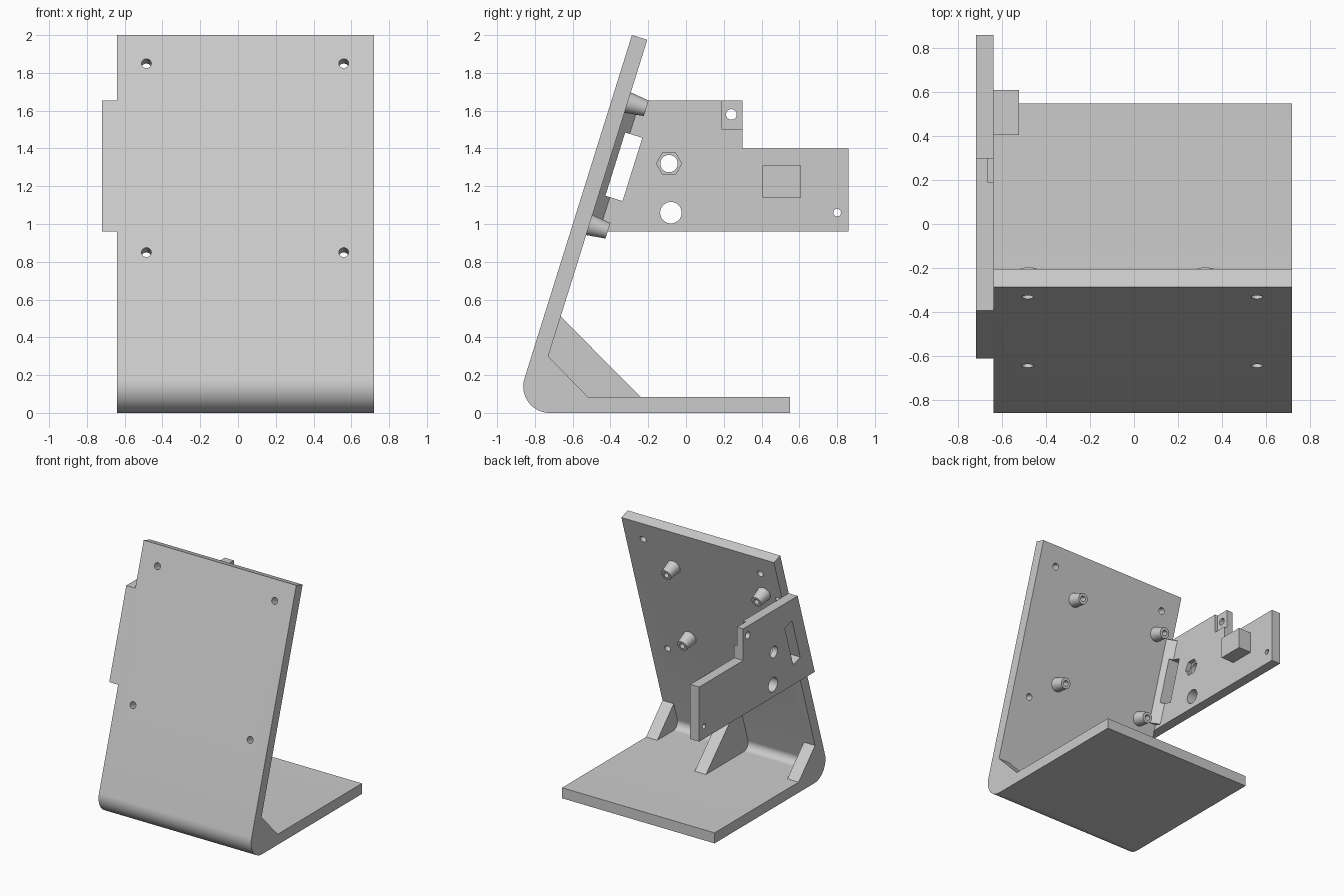
import bpy, bmesh
from math import atan, cos, sin, pi, radians
from mathutils import Vector, Matrix

if "Cube" in bpy.data.objects:
    bpy.data.objects.remove(bpy.data.objects["Cube"], do_unlink=True)

grey = bpy.data.materials.new("light grey")
grey.use_nodes = True
colour = (0.6, 0.6, 0.6, 1)
grey.diffuse_color = colour
grey.node_tree.nodes["Principled BSDF"].inputs["Base Color"].default_value = colour

LEFT, RIGHT, OUTER = -0.64, 0.72, -0.72   # panel ends, outside of side plate
THICK = 0.085
SLOPE = 0.313
TILT = atan(SLOPE)
NORMAL = Vector((0, cos(TILT), -sin(TILT)))   # out of the panel's back


def back_y(z):
    return -0.205 - SLOPE * (1.975 - z)


def on_panel(x, z, u=0):
    """Point at offset u from the back surface of the leaning panel."""
    return Vector((x, back_y(z), z)) + u * NORMAL


def finish(name, bm):
    bmesh.ops.recalc_face_normals(bm, faces=bm.faces)
    mesh = bpy.data.meshes.new(name)
    bm.to_mesh(mesh)
    bm.free()
    mesh.materials.append(grey)
    obj = bpy.data.objects.new(name, mesh)
    bpy.context.collection.objects.link(obj)
    return obj


def loft(name, ring_a, ring_b):
    """Solid between two matching rings of points."""
    bm = bmesh.new()
    a = [bm.verts.new(p) for p in ring_a]
    b = [bm.verts.new(p) for p in ring_b]
    bm.faces.new(a)
    bm.faces.new(b)
    for i in range(len(a)):
        j = (i + 1) % len(a)
        bm.faces.new((a[i], a[j], b[j], b[i]))
    return finish(name, bm)


def prism(name, profile, x0, x1):
    """Extrude a (y, z) profile along x."""
    return loft(name, [(x0, y, z) for y, z in profile], [(x1, y, z) for y, z in profile])


def box(y0, y1, z0, z1):
    return [(y0, z0), (y1, z0), (y1, z1), (y0, z1)]


def arc(y, z, r, start, end, n):
    return [(y + r * cos(start + (end - start) * i / n),
             z + r * sin(start + (end - start) * i / n)) for i in range(n + 1)]


def circle(y, z, r, n=32):
    return arc(y, z, r, 0, 2 * pi, n)[:-1]


def cone(name, start, length, r1, r2):
    """Cone or cylinder standing square on the panel."""
    bm = bmesh.new()
    turn = NORMAL.to_track_quat('Z', 'Y').to_matrix().to_4x4()
    place = Matrix.Translation(start + NORMAL * length / 2) @ turn
    bmesh.ops.create_cone(bm, cap_ends=True, segments=32, radius1=r1, radius2=r2,
                          depth=length, matrix=place)
    return finish(name, bm)


def cut(obj, cutter):
    cutter.hide_render = True
    mod = obj.modifiers.new("cut", 'BOOLEAN')
    mod.operation = 'DIFFERENCE'
    mod.solver = 'EXACT'
    mod.object = cutter
    bpy.context.view_layer.objects.active = obj
    bpy.ops.object.modifier_apply(modifier=mod.name)
    bpy.data.objects.remove(cutter, do_unlink=True)


# Bent sheet: leaning panel, rounded bend and base
R_OUT = 0.14
R_IN = R_OUT - THICK
bend_y = back_y(R_OUT) + R_IN / cos(TILT)
side = pi - TILT
top_front = on_panel(0, 1.975, -THICK)
top_back = on_panel(0, 1.975)
profile = ([(0.55, THICK), (0.55, 0)]
           + arc(bend_y, R_OUT, R_OUT, 1.5 * pi, side, 20)
           + [tuple(top_front.yz), tuple(top_back.yz)]
           + arc(bend_y, R_OUT, R_IN, side, 1.5 * pi, 14))
stand = prism("bent_stand", profile, LEFT, RIGHT)
for x in (-0.485, 0.56):
    for z in (1.85, 0.85):
        hole_z = z - THICK * sin(TILT)
        cut(stand, cone("cutter", on_panel(x, hole_z, -0.2), 0.4, 0.026, 0.026))


# Gussets in the bend: two small at the ends, a larger one in the middle
def gusset(name, x0, x1, z_top, y_foot):
    low = 0.06
    prism(name, [(back_y(z_top), z_top), (y_foot, THICK), (y_foot, low),
                 (bend_y, low), (bend_y - 0.09, R_OUT), (back_y(z_top) - 0.02, z_top)], x0, x1)


gusset("left_gusset", RIGHT - 0.1, RIGHT, 0.30, -0.52)
gusset("right_gusset", LEFT, LEFT + 0.1, 0.30, -0.52)
gusset("middle_gusset", -0.01, 0.09, 0.51, -0.24)

# Tapered standoffs with screw holes
for x in (-0.48, 0.325):
    for z in (1.643, 0.995):
        post = cone("standoff", on_panel(x, z, -0.005), 0.108, 0.057, 0.043)
        cut(post, cone("cutter", on_panel(x, z, 0.01), 0.2, 0.021, 0.021))

# Side plate, its front edge flush with the panel's front
LOW, STEP, HIGH = 0.96, 1.40, 1.655
front = THICK / cos(TILT)
plate = prism("side_plate", [(back_y(LOW) - front, LOW), (0.86, LOW), (0.86, STEP),
                             (0.30, STEP), (0.30, HIGH), (back_y(HIGH) - front, HIGH)],
              OUTER, LEFT)
for y, z, r in ((-0.09, 1.32, 0.046), (-0.08, 1.06, 0.057), (0.80, 1.06, 0.02), (0.24, 1.58, 0.028)):
    cut(plate, prism("cutter", circle(y, z, r), -0.8, -0.5))
cut(plate, prism("cutter", circle(-0.09, 1.32, 0.067, 6), LEFT - 0.035, -0.5))
cut(plate, prism("cutter", box(0.19, 0.35, 1.50, 1.7), LEFT - 0.025, -0.5))

# Chamfer strip joining plate and panel, and the sloping window through both
W = 0.06


def strip_end(z):
    return [on_panel(LEFT - 0.005, z, -0.005), on_panel(LEFT + W, z, -0.005),
            on_panel(LEFT + W, z), on_panel(LEFT, z, W), on_panel(LEFT - 0.005, z, W)]


strip = loft("corner_strip", strip_end(1.0), strip_end(1.64))
window = [tuple(on_panel(0, z, u).yz) for z, u in
          ((1.16, 0.035), (1.16, 0.13), (1.495, 0.13), (1.495, 0.035))]
for obj in (plate, strip):
    cut(obj, prism("cutter", window, -0.8, -0.5))

# Connector block on the inside of the plate
prism("connector_block", box(0.405, 0.61, 1.14, 1.31), LEFT - 0.005, -0.525)

# Smooth the curves, keep the edges sharp
bpy.ops.object.select_all(action='DESELECT')
for obj in bpy.context.scene.objects:
    if obj.type == 'MESH':
        obj.select_set(True)
        bpy.context.view_layer.objects.active = obj
bpy.ops.object.shade_smooth_by_angle(angle=radians(30))
